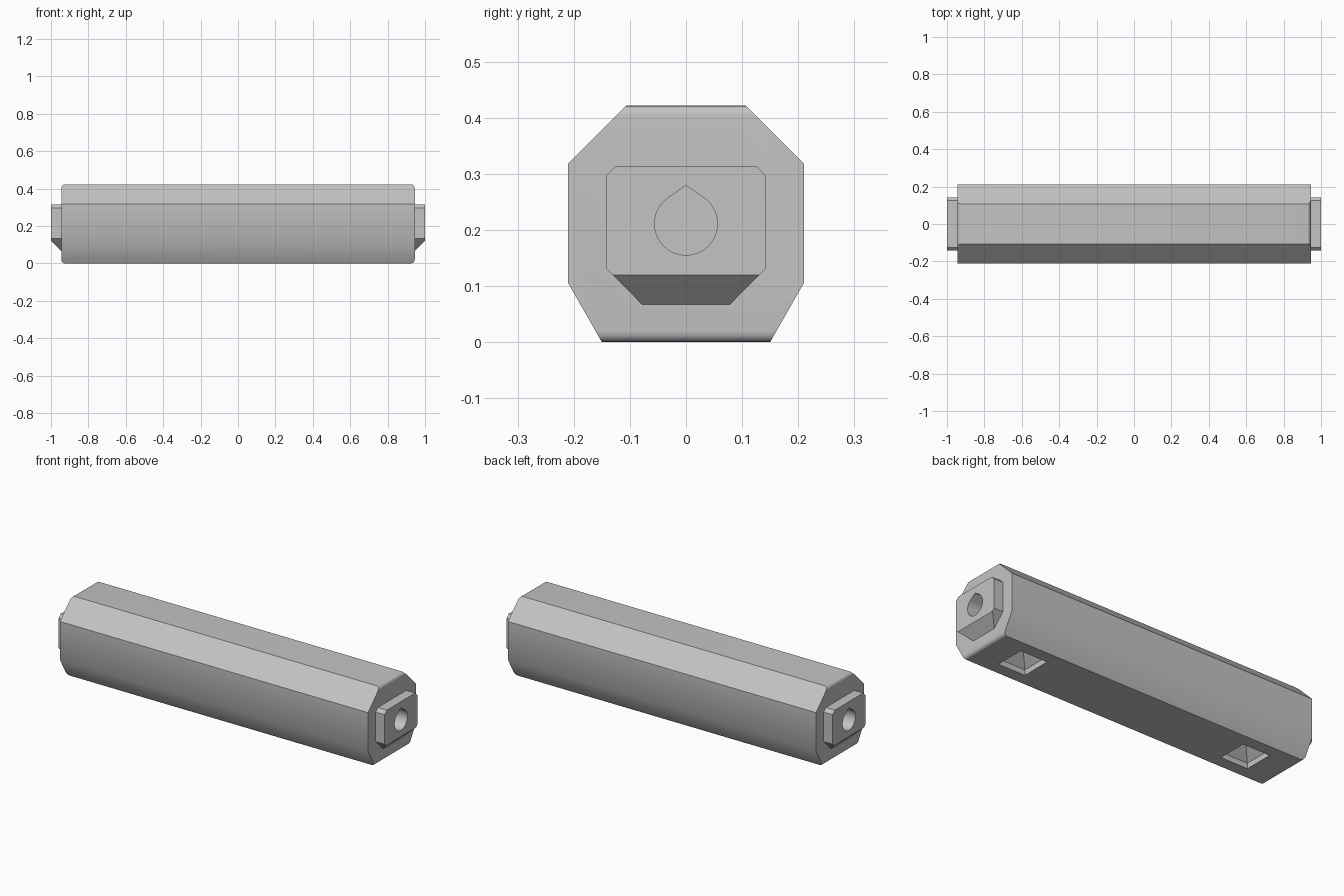
import bpy, bmesh, math
from mathutils import Vector

cube = bpy.data.objects.get("Cube")
if cube:
    bpy.data.objects.remove(cube, do_unlink=True)

END, TIP = 0.945, 1.0      # body end, boss end
AXIS_Z = 0.211             # height of the bore

grey = bpy.data.materials.new("light grey")
grey.use_nodes = True
colour = (0.55, 0.55, 0.55, 1)
grey.diffuse_color = colour
grey.node_tree.nodes["Principled BSDF"].inputs["Base Color"].default_value = colour


def prism(profile, x0, x1):
    """Extrude a (y, z) profile along x."""
    bm = bmesh.new()
    face = bm.faces.new([bm.verts.new((x0, y, z)) for y, z in profile])
    moved = bmesh.ops.extrude_face_region(bm, geom=[face])["geom"]
    bmesh.ops.translate(bm, vec=(x1 - x0, 0, 0),
                        verts=[v for v in moved if isinstance(v, bmesh.types.BMVert)])
    return bm


def both_sides(half):
    return half + [(-y, z) for y, z in reversed(half)]


def finish(bm, name):
    bmesh.ops.recalc_face_normals(bm, faces=bm.faces[:])
    mesh = bpy.data.meshes.new(name)
    bm.to_mesh(mesh)
    bm.free()
    mesh.materials.append(grey)
    obj = bpy.data.objects.new(name, mesh)
    bpy.context.collection.objects.link(obj)
    return obj


def select(obj):
    bpy.ops.object.select_all(action='DESELECT')
    obj.select_set(True)
    bpy.context.view_layer.objects.active = obj


def cut(obj, cutter):
    cutter.hide_render = True
    mod = obj.modifiers.new("cut", 'BOOLEAN')
    mod.operation, mod.solver, mod.object = 'DIFFERENCE', 'EXACT', cutter
    select(obj)
    bpy.ops.object.modifier_apply(modifier=mod.name)


# Eight-sided body, rounded where the top and bottom meet the ends
bm = prism(both_sides([(0.15, 0), (0.21, 0.105), (0.21, 0.318), (0.106, 0.422)]), -END, END)
ends = [e for e in bm.edges
        if abs((e.verts[0].co - e.verts[1].co).y) > 0.1
        and abs(e.verts[0].co.z - e.verts[1].co.z) < 0.001]
bmesh.ops.bevel(bm, geom=ends, offset=0.02, offset_type='OFFSET',
                segments=4, profile=0.5, affect='EDGES')
body = finish(bm, "body")

# End bosses with a sloping underside
boss_profile = both_sides([(0.078, 0.067), (0.143, 0.132), (0.143, 0.296), (0.125, 0.314)])
bosses = []
for side, name in ((1, "left_boss"), (-1, "right_boss")):
    bm = prism(boss_profile, side * (END - 0.015), side * TIP)
    bmesh.ops.bisect_plane(bm, geom=bm.verts[:] + bm.edges[:] + bm.faces[:],
                           plane_co=Vector((side * TIP, 0, 0.12)),
                           plane_no=Vector((side * 0.053, 0, -0.055)), clear_outer=True)
    bmesh.ops.holes_fill(bm, edges=[e for e in bm.edges if e.is_boundary])
    bosses.append(finish(bm, name))

# Teardrop bores in both ends
radius, tip, steps = 0.056, 0.068, 40
start = math.pi / 2 + math.acos(radius / tip)
sweep = 2 * (math.pi - math.acos(radius / tip))
teardrop = [(0, AXIS_Z + tip)]
for i in range(steps + 1):
    a = start + sweep * i / steps
    teardrop.append((radius * math.cos(a), AXIS_Z + radius * math.sin(a)))
cutters = []
for side, boss in zip((1, -1), bosses):
    bore = finish(prism(teardrop, side * 0.8, side * 1.1), "bore_cutter")
    cut(body, bore)
    cut(boss, bore)
    cutters.append(bore)

# Square pockets with pyramid roofs in the underside
half, wall, peak = 0.083, 0.03, 0.113
for x in (-0.7, 0.7):
    bm = bmesh.new()
    corners = [(-half, -half), (half, -half), (half, half), (-half, half)]
    low, high = [[bm.verts.new((x + a, b, z)) for a, b in corners] for z in (-0.05, wall)]
    apex = bm.verts.new((x, 0, peak))
    bm.faces.new(low)
    for i in range(4):
        j = (i + 1) % 4
        bm.faces.new((low[i], low[j], high[j], high[i]))
        bm.faces.new((high[i], high[j], apex))
    pocket = finish(bm, "pocket_cutter")
    cut(body, pocket)
    cutters.append(pocket)

for cutter in cutters:
    bpy.data.objects.remove(cutter, do_unlink=True)
for obj in [body] + bosses:
    select(obj)
    bpy.ops.object.shade_smooth_by_angle(angle=math.radians(30))
